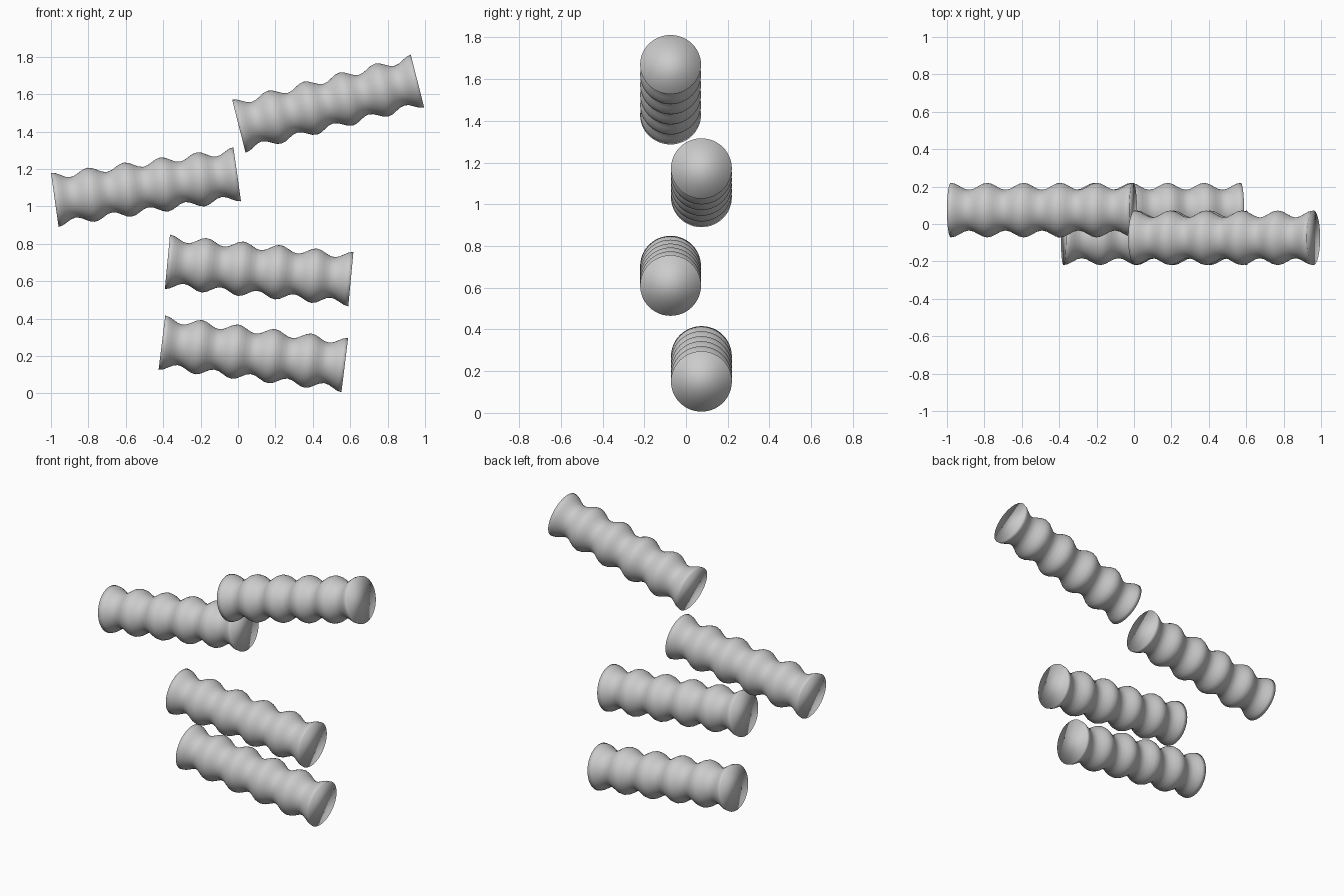
import bpy, bmesh, math
from mathutils import Matrix

if "Cube" in bpy.data.objects:
    bpy.data.objects.remove(bpy.data.objects["Cube"])

LENGTH, R_MAX, R_MIN = 0.985, 0.146, 0.109
RIDGES, STEPS, SIDES = 5, 40, 48


def ribbed_roll(name, x, y, z, tilt):
    """Capped cylinder along x with a wavy profile, tilted in the xz plane."""
    bm = bmesh.new()
    mean, amp = (R_MAX + R_MIN) / 2, (R_MAX - R_MIN) / 2
    rings = []
    for i in range(STEPS + 1):
        t = i / STEPS
        r = mean + amp * math.cos(2 * math.pi * RIDGES * t)
        rings.append([bm.verts.new(((t - 0.5) * LENGTH,
                                    r * math.cos(2 * math.pi * k / SIDES),
                                    r * math.sin(2 * math.pi * k / SIDES)))
                      for k in range(SIDES)])
    # wavy side wall
    for a, b in zip(rings, rings[1:]):
        for k in range(SIDES):
            n = (k + 1) % SIDES
            bm.faces.new((a[k], a[n], b[n], b[k]))
    # flat end caps
    bm.faces.new(rings[0])
    bm.faces.new(rings[-1])
    bmesh.ops.recalc_face_normals(bm, faces=bm.faces[:])
    for f in bm.faces:
        f.smooth = True
    mesh = bpy.data.meshes.new(name)
    bm.to_mesh(mesh)
    bm.free()
    ob = bpy.data.objects.new(name, mesh)
    bpy.context.collection.objects.link(ob)
    ob.matrix_world = (Matrix.Translation((x, y, z))
                       @ Matrix.Rotation(-math.radians(tilt), 4, 'Y'))


# four loose rolls, from bottom to top
ribbed_roll("bottom_roll", 0.082, 0.074, 0.211, -7.0)
ribbed_roll("lower_middle_roll", 0.113, -0.074, 0.657, -5.4)
ribbed_roll("upper_middle_roll", -0.492, 0.074, 1.103, 8.0)
ribbed_roll("top_roll", 0.482, -0.074, 1.549, 14.2)
